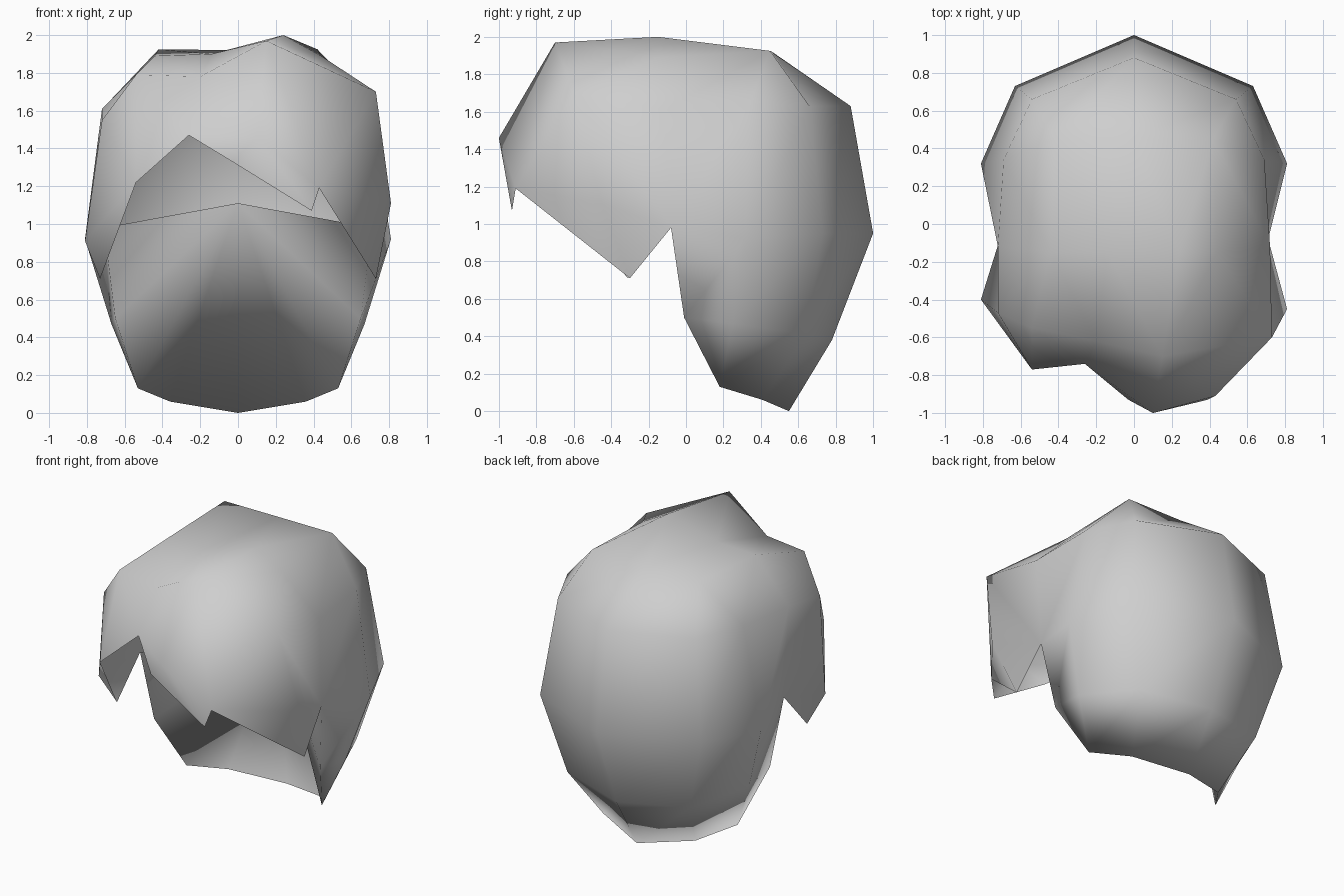
import bpy, bmesh
from mathutils import Vector

cube = bpy.data.objects.get("Cube")
if cube:
    bpy.data.objects.remove(cube, do_unlink=True)

# One grey material for the whole hair shell
grey = bpy.data.materials.new("soft grey")
grey.use_nodes = True
colour = (0.62, 0.62, 0.62, 1)
grey.diffuse_color = colour
grey.node_tree.nodes["Principled BSDF"].inputs["Base Color"].default_value = colour

bm = bmesh.new()

# Back half: rings from crown to nape, each from the centre line to the temple
crown = (0.42, 0.45, 1.925)
nape = (0.53, 0.18, 0.13)
rings = [
    [(0, 0.46, 1.92), crown, crown, (0.44, -0.15, 1.89)],
    [(0, 0.88, 1.63), (0.54, 0.66, 1.63), (0.69, 0.34, 1.64), (0.72, -0.12, 1.61)],
    [(0, 1.00, 0.95), (0.63, 0.73, 0.95), (0.81, 0.32, 0.92), (0.71, -0.08, 0.98)],
    [(0, 0.78, 0.38), (0.48, 0.64, 0.41), (0.67, 0.25, 0.47), (0.65, -0.01, 0.50)],
    [(0, 0.55, 0.00), (0.36, 0.41, 0.06), nape, nape],
]


def add_face(points):
    unique = list(dict.fromkeys(points))
    bm.faces.new([bm.verts.new(p) for p in unique])


def flip(p):
    return (-p[0], p[1], p[2])


def add_pair(points):
    add_face(points)
    add_face([flip(p) for p in reversed(points)])


for upper, lower in zip(rings, rings[1:]):
    for i in range(3):
        add_pair([upper[i], upper[i + 1], lower[i + 1], lower[i]])

# Inner wall: a fan from a point inside the head to the nape rim
inner = (0, 0.45, 1.11)
rim = [rings[2][3], rings[3][3], nape, rings[4][1], rings[4][0]]
for a, b in zip(rim, rim[1:]):
    add_pair([inner, a, b])

# Swept crown and fringe, uneven from side to side
v = {
    "crown_c": rings[0][0], "crown_l": crown, "crown_r": flip(crown),
    "top_l": rings[0][3], "top_r": flip(rings[0][3]),
    "temple_l": rings[1][3], "temple_r": flip(rings[1][3]),
    "notch_l": rings[2][3], "notch_r": flip(rings[2][3]),
    "ridge": (0.24, -0.15, 2.00), "dip": (-0.14, -0.15, 1.90),
    "front_r": (-0.54, -0.55, 1.79), "front_c": (0.15, -0.70, 1.97),
    "front_l": (0.73, -0.60, 1.70), "front_dip": (-0.20, -0.62, 1.78),
    "brow_r": (-0.72, -0.47, 1.55), "bulge": (0.10, -1.00, 1.46),
    "cheek_l": (0.81, -0.45, 1.11), "cheek_r": (-0.81, -0.40, 0.91),
    "lock_l": (0.73, -0.30, 0.71), "lock_r": (-0.73, -0.31, 0.71),
    "hair_r": (-0.54, -0.77, 1.22), "part": (-0.26, -0.74, 1.47),
    "hair_c": (-0.03, -0.93, 1.33), "fringe_tip": (0.39, -0.93, 1.07),
    "fringe_cut": (0.43, -0.91, 1.19),
}
patches = [
    "crown_r crown_c dip", "crown_r dip top_r", "crown_c ridge dip",
    "crown_c crown_l ridge", "crown_l top_l ridge",
    "top_r dip front_dip", "top_r front_dip front_r", "dip front_c front_dip",
    "dip ridge front_c", "ridge top_l front_c",
    "top_l front_l front_c", "top_l temple_l front_l",
    "top_r front_r brow_r", "top_r brow_r temple_r",
    "front_r front_dip part", "front_dip front_c part", "front_c bulge part",
    "part bulge hair_c", "bulge fringe_tip hair_c",
    "front_c front_l fringe_cut bulge", "bulge fringe_cut fringe_tip",
    "front_l cheek_l fringe_cut", "cheek_l lock_l fringe_cut",
    "front_l temple_l notch_l cheek_l", "cheek_l notch_l lock_l",
    "front_r part hair_r", "front_r hair_r brow_r", "brow_r hair_r cheek_r",
    "cheek_r hair_r lock_r", "brow_r cheek_r notch_r temple_r",
    "cheek_r lock_r notch_r",
]
for patch in patches:
    add_face([v[name] for name in patch.split()])

# Weld the patches and point every face outwards
bmesh.ops.remove_doubles(bm, verts=bm.verts[:], dist=0.001)
bmesh.ops.recalc_face_normals(bm, faces=bm.faces[:])
bm.normal_update()
centre = Vector((0, 0, 1.1))
if sum(f.normal.dot(f.calc_center_median() - centre) for f in bm.faces) < 0:
    bmesh.ops.reverse_faces(bm, faces=bm.faces[:])
for f in bm.faces:
    f.smooth = True

mesh = bpy.data.meshes.new("hair")
bm.to_mesh(mesh)
bm.free()
mesh.materials.append(grey)
hair = bpy.data.objects.new("hair", mesh)
bpy.context.collection.objects.link(hair)
